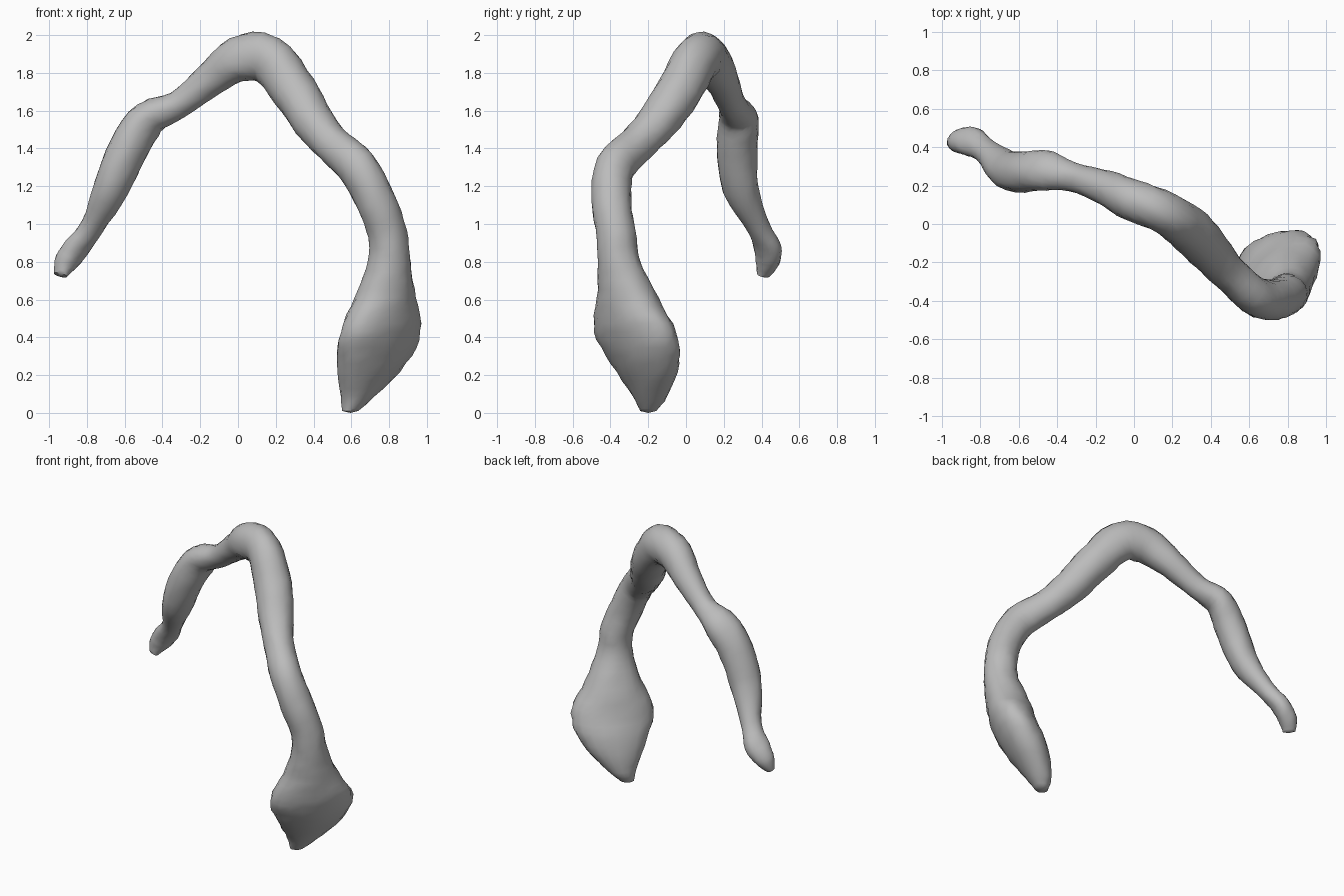
import bpy
import bmesh
import math
import random
from mathutils import Vector

random.seed(4)
SIDES = 20
STEPS = 4

old = bpy.data.objects.get("Cube")
if old:
    bpy.data.objects.remove(old, do_unlink=True)

# Single neutral colour
grey = bpy.data.materials.new("neutral_grey")
grey.use_nodes = True
grey.diffuse_color = (0.5, 0.5, 0.5, 1)
grey.node_tree.nodes["Principled BSDF"].inputs["Base Color"].default_value = grey.diffuse_color

# Centre line from thin end to pouch: x, y, z, diagonal radius, cross radius
path = [
    (-.94, .41, .73, .03, .04),
    (-.91, .43, .80, .065, .06),
    (-.85, .43, .88, .08, .06),
    (-.77, .38, .99, .065, .06),
    (-.67, .29, 1.19, .1, .09),
    (-.58, .27, 1.4, .11, .1),
    (-.47, .28, 1.56, .11, .09),
    (-.32, .245, 1.63, .075, .075),
    (-.15, .19, 1.76, .09, .09),
    (0, .12, 1.87, .11, .12),
    (.16, .06, 1.87, .11, .13),
    (.3, -.04, 1.7, .12, .12),
    (.4, -.15, 1.54, .11, .11),
    (.5, -.26, 1.42, .095, .1),
    (.63, -.375, 1.3, .1, .11),
    (.73, -.395, 1.12, .105, .105),
    (.79, -.37, .95, .105, .105),
    (.8, -.355, .8, .115, .11),
    (.78, -.31, .61, .18, .14),
    (.755, -.27, .43, .265, .15),
    (.71, -.215, .26, .215, .14),
    (.635, -.19, .09, .1, .085),
    (.595, -.2, .01, .045, .04),
]


def spline(a, b, c, d, t):
    """Catmull-Rom blend of four values."""
    return b + .5 * t * (c - a + t * (2*a - 5*b + 4*c - d + t * (3*(b - c) + d - a)))


def resample(rows):
    result = []
    last = len(rows) - 1
    for i in range(last):
        quad = [rows[max(0, min(last, i + k))] for k in (-1, 0, 1, 2)]
        for s in range(STEPS):
            result.append([spline(*column, s / STEPS) for column in zip(*quad)])
    result.append(list(rows[-1]))
    return result


def build_tube(name, rows):
    """Skin elliptical rings along the centre line and close both ends."""
    bm = bmesh.new()
    rings = []
    diagonal = Vector((1, 1, 0)).normalized()
    for i, (x, y, z, wide, narrow) in enumerate(rows):
        before = Vector(rows[max(i - 1, 0)][:3])
        after = Vector(rows[min(i + 1, len(rows) - 1)][:3])
        along = (after - before).normalized()
        # Rings turn level through the pouch
        if x > 0:
            level = max(0, min(1, (1 - z) / .4))
            along = along.lerp(Vector((0, 0, -1)), level).normalized()
        side = (diagonal - along * diagonal.dot(along)).normalized()
        cross = along.cross(side)
        ring = []
        for k in range(SIDES):
            angle = math.tau * k / SIDES
            lump = random.uniform(.97, 1.03)
            offset = side * wide * math.cos(angle) + cross * narrow * math.sin(angle)
            ring.append(bm.verts.new(Vector((x, y, z)) + offset * lump))
        rings.append(ring)
    for lower, upper in zip(rings, rings[1:]):
        for k in range(SIDES):
            n = (k + 1) % SIDES
            bm.faces.new((lower[k], lower[n], upper[n], upper[k]))
    for ring in (rings[0], rings[-1]):
        centre = sum((v.co for v in ring), Vector()) / SIDES
        tip = bm.verts.new(centre - Vector((0, 0, .01)))
        for k in range(SIDES):
            bm.faces.new((ring[k], ring[(k + 1) % SIDES], tip))
    bmesh.ops.recalc_face_normals(bm, faces=bm.faces)
    mesh = bpy.data.meshes.new(name)
    bm.to_mesh(mesh)
    bm.free()
    mesh.materials.append(grey)
    obj = bpy.data.objects.new(name, mesh)
    bpy.context.collection.objects.link(obj)
    return obj


# Arched tube with a swollen pouch at its lower left end
tube = build_tube("arched_tube_with_pouch", resample(path))
bpy.ops.object.select_all(action="DESELECT")
bpy.context.view_layer.objects.active = tube
tube.select_set(True)
bpy.ops.object.shade_smooth_by_angle(angle=math.radians(50))
